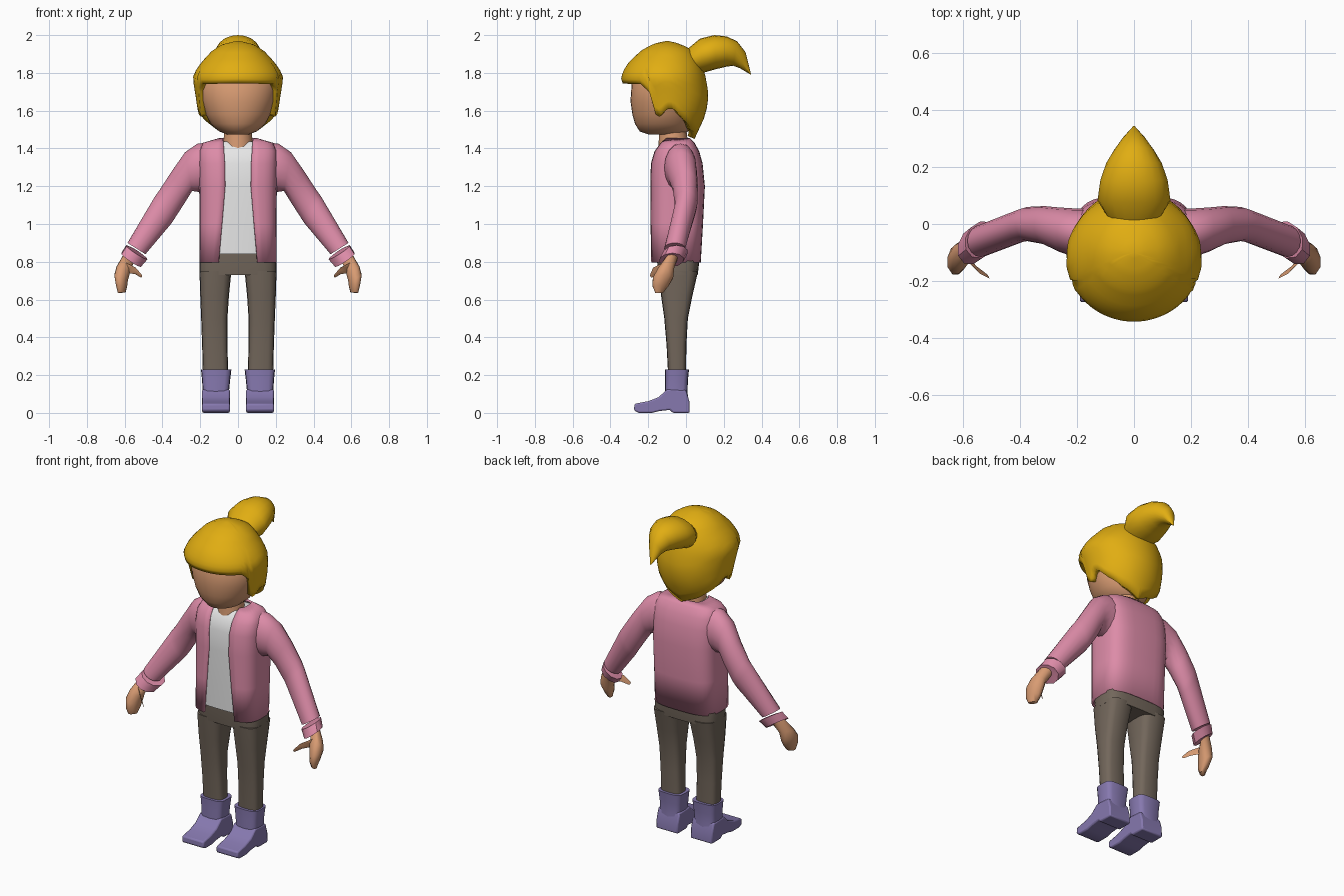
import bpy, bmesh, math
from mathutils import Vector

if "Cube" in bpy.data.objects:
    bpy.data.objects.remove(bpy.data.objects["Cube"])


def material(name, rgb):
    m = bpy.data.materials.new(name)
    m.diffuse_color = (*rgb, 1)
    m.use_nodes = True
    m.node_tree.nodes["Principled BSDF"].inputs["Base Color"].default_value = m.diffuse_color
    return m


HAIR = material("golden_hair", (0.75, 0.42, 0.006))
SKIN = material("skin", (0.69, 0.33, 0.17))
PINK = material("pink_jacket", (0.72, 0.26, 0.39))
WHITE = material("white_shirt", (0.80, 0.80, 0.80))
BROWN = material("brown_trousers", (0.17, 0.135, 0.105))
PURPLE = material("purple_boots", (0.24, 0.19, 0.43))


def spow(v, e):
    return math.copysign(abs(v) ** e, v)


def section(p, q, h, n=16, e=1.0, a0=0.0):
    """Superellipse through p and q with half-width vector h; a0 leaves a gap at p."""
    p, q, h = Vector(p), Vector(q), Vector(h)
    c, u = (p + q) / 2, (p - q) / 2
    k = n if a0 == 0 else n - 1
    angs = [a0 + (2 * math.pi - 2 * a0) * i / k for i in range(n)]
    return [c + u * spow(math.cos(a), e) + h * spow(math.sin(a), e) for a in angs]


def finish(bm, name, mat, mirror=False, thick=0, bevel=0, angle=40):
    bmesh.ops.remove_doubles(bm, verts=bm.verts, dist=1e-5)
    bmesh.ops.recalc_face_normals(bm, faces=bm.faces)
    me = bpy.data.meshes.new(name)
    bm.to_mesh(me)
    bm.free()
    me.materials.append(mat)
    ob = bpy.data.objects.new(name, me)
    bpy.context.collection.objects.link(ob)
    bpy.ops.object.select_all(action='DESELECT')
    ob.select_set(True)
    bpy.context.view_layer.objects.active = ob
    bpy.ops.object.shade_smooth_by_angle(angle=math.radians(angle))
    if thick:
        s = ob.modifiers.new("Thickness", 'SOLIDIFY')
        s.thickness, s.offset = thick, -1
    if bevel:
        b = ob.modifiers.new("Bevel", 'BEVEL')
        b.width, b.segments = bevel, 2
    if mirror:
        m = ob.modifiers.new("Mirror", 'MIRROR')
        m.use_clip = False
        m.use_mirror_merge = False
    return ob


def loft(name, rings, mat, closed=True, caps=True, **kw):
    bm = bmesh.new()
    vs = [[bm.verts.new(p) for p in r] for r in rings]
    n = len(vs[0])
    for a, b in zip(vs, vs[1:]):
        for i in range(n if closed else n - 1):
            j = (i + 1) % n
            bm.faces.new((a[i], a[j], b[j], b[i]))
    if caps:
        bm.faces.new(vs[0])
        bm.faces.new(vs[-1])
    return finish(bm, name, mat, **kw)


def lerp(table, x):
    for a, b in zip(table, table[1:]):
        if x <= b[0]:
            t = max(0, (x - a[0]) / (b[0] - a[0]))
            return [s + (e - s) * t for s, e in zip(a[1:], b[1:])]
    return list(table[-1][1:])


def rows(table, n=16, e=1.0):
    """Horizontal sections from (z, front y, back y, half width)."""
    return [section((0, f, z), (0, b, z), (w, 0, 0), n, e) for z, f, b, w in table]


# Head and neck
loft("head", rows([(1.475, -.20, -.02, .06), (1.49, -.245, .01, .10), (1.53, -.27, .03, .145),
                   (1.58, -.284, .045, .172), (1.65, -.294, .055, .195), (1.75, -.287, .055, .208),
                   (1.83, -.24, .03, .16)], 32), SKIN, angle=60)
loft("neck", rows([(1.37, -.15, .02, .085), (1.43, -.145, .01, .078), (1.52, -.14, .0, .07)]), SKIN)

# Hair cap: outline by height, lower edge by angle from the front
outline = [(1.45, -.20, .045, .14), (1.58, -.29, .105, .21), (1.68, -.315, .12, .225),
           (1.775, -.345, .105, .24), (1.82, -.327, .092, .22), (1.86, -.30, .075, .19),
           (1.92, -.235, .035, .135), (1.955, -.17, -.03, .075), (1.97, -.1, -.1, 0)]
edge = [(0, 1.745), (55, 1.74), (65, 1.70), (70, 1.58), (76, 1.565), (88, 1.61),
        (98, 1.61), (115, 1.55), (140, 1.495), (180, 1.45)]
cap = []
for r in range(15):
    ring = []
    for deg in range(0, 360, 5):
        zb = lerp(edge, min(deg, 360 - deg))[0]
        z = 1.97 - (1.97 - zb) * (r / 14) ** 1.5
        f, b, w = lerp(outline, z)
        a = math.radians(deg)
        ring.append(Vector((w * math.sin(a), (f + b) / 2 + (f - b) / 2 * math.cos(a), z)))
    cap.append(ring)
loft("hair", cap, HAIR, caps=False, thick=.04, angle=50)

# Ponytail: upper point, lower point (y, z), half width
tail = [(.0, 1.92, .04, 1.80, .09), (.075, 1.982, .09, 1.80, .128), (.15, 2.0, .16, 1.82, .118),
        (.215, 1.993, .215, 1.833, .097), (.27, 1.968, .25, 1.838, .070),
        (.315, 1.91, .285, 1.825, .040), (.345, 1.79, .335, 1.795, .004)]
loft("ponytail", [section((0, a, b), (0, c, d), (w, 0, 0), 20) for a, b, c, d, w in tail],
     HAIR, angle=60)

# Open jacket: z, front y, back y, half width, half opening
coat = [(.795, -.188, .078, .205, .103), (1.0, -.19, .09, .204, .085), (1.2, -.19, .10, .206, .068),
        (1.32, -.187, .088, .208, .070), (1.385, -.168, .07, .205, .074),
        (1.43, -.135, .045, .185, .077), (1.455, -.115, .02, .10, .080)]
E = .6
loft("jacket", [section((0, f, z), (0, b, z), (w, 0, 0), 33, E, math.asin((o / w) ** (1 / E)))
                for z, f, b, w, o in coat], PINK, closed=False, caps=False, thick=.012, angle=50)

# Shirt under the jacket
loft("shirt", rows([(max(z, .84), f + .008, b - .016, w - .016) for z, f, b, w, o in coat[:-1]]
                   + [(1.437, -.12, .0, .085)], 32, E), WHITE, angle=50)

# Sleeves: upper and lower outline point (x, z), y centre, half depth
sleeve = [(.17, 1.43, .17, 1.17, -.03, .085), (.215, 1.425, .21, 1.17, -.03, .085),
          (.28, 1.38, .243, 1.175, -.02, .078), (.35, 1.28, .28, 1.115, -.004, .067),
          (.415, 1.18, .335, 1.03, .0, .060), (.44, 1.145, .355, 1.00, -.006, .058),
          (.585, .90, .49, .84, -.06, .056)]
loft("sleeve", [section((a, y, b), (c, y, d), (0, h, 0), 16) for a, b, c, d, y, h in sleeve],
     PINK, mirror=True, angle=50)

# Cuffs
loft("cuff", [section((a, y, b), (c, y - .01, d), (-.015, h, 0), 10) for a, b, c, d, y, h in
              [(.575, .88, .50, .825, -.05, .05), (.592, .888, .48, .812, -.05, .066),
               (.618, .846, .515, .772, -.072, .066), (.60, .835, .535, .785, -.072, .045)]],
     PINK, mirror=True)

# Mitten hands and thumbs
loft("hand", [section(p, q, (-.01, h, 0), 10) for p, q, h in
              [((.605, -.075, .84), (.55, -.075, .80), .032),
               ((.643, -.10, .775), (.57, -.115, .75), .045),
               ((.655, -.118, .73), (.583, -.125, .70), .056),
               ((.646, -.135, .675), (.587, -.135, .67), .045),
               ((.634, -.142, .635), (.597, -.142, .638), .022)]], SKIN, mirror=True, angle=55)
loft("thumb", [section(p, q, (.6 * h, .8 * h, 0), 8) for p, q, h in
               [((.605, -.11, .80), (.585, -.11, .74), .028),
                ((.552, -.162, .775), (.545, -.158, .735), .022),
                ((.515, -.185, .735), (.513, -.18, .716), .010)]], SKIN, mirror=True, angle=60)

# Trousers
loft("trouser_hips", rows([(.73, -.145, .062, .204), (.80, -.153, .07, .204),
                           (.87, -.155, .07, .19)], 24, .55), BROWN)
leg = [(.21, .052, .186, -.095, .0), (.36, .056, .19, -.103, .002), (.5, .056, .195, -.115, .01),
       (.62, .048, .20, -.132, .034), (.75, .035, .204, -.146, .064)]
loft("trouser_leg", [section(((a + b) / 2, f, z), ((a + b) / 2, k, z), ((b - a) / 2, 0, 0), 16, .6)
                     for z, a, b, f, k in leg], BROWN, mirror=True)

# Boot shafts
shaft = [(.05, .048, .187, -.11, .014), (.11, .048, .187, -.112, .008), (.17, .042, .19, -.110, .010),
         (.23, .035, .196, -.112, .016)]
loft("boot_shaft", [section(((a + b) / 2, f, z), ((a + b) / 2, k, z), ((b - a) / 2, 0, 0), 16, .5)
                    for z, a, b, f, k in shaft], PURPLE, mirror=True)

# Boot feet: side profile extruded across the foot
profile = [(-.275, .012), (-.273, .048), (-.20, .062), (-.145, .083), (-.10, .125), (.0, .12),
           (.018, .06), (.02, 0), (-.07, 0), (-.085, .016), (-.14, .010), (-.18, 0), (-.25, 0)]
bm = bmesh.new()
face = bm.faces.new([bm.verts.new((.043, y, z)) for y, z in profile])
new = bmesh.ops.extrude_face_region(bm, geom=[face])["geom"]
bmesh.ops.translate(bm, vec=(.147, 0, 0), verts=[g for g in new if isinstance(g, bmesh.types.BMVert)])
finish(bm, "boot_foot", PURPLE, mirror=True, bevel=.008)
